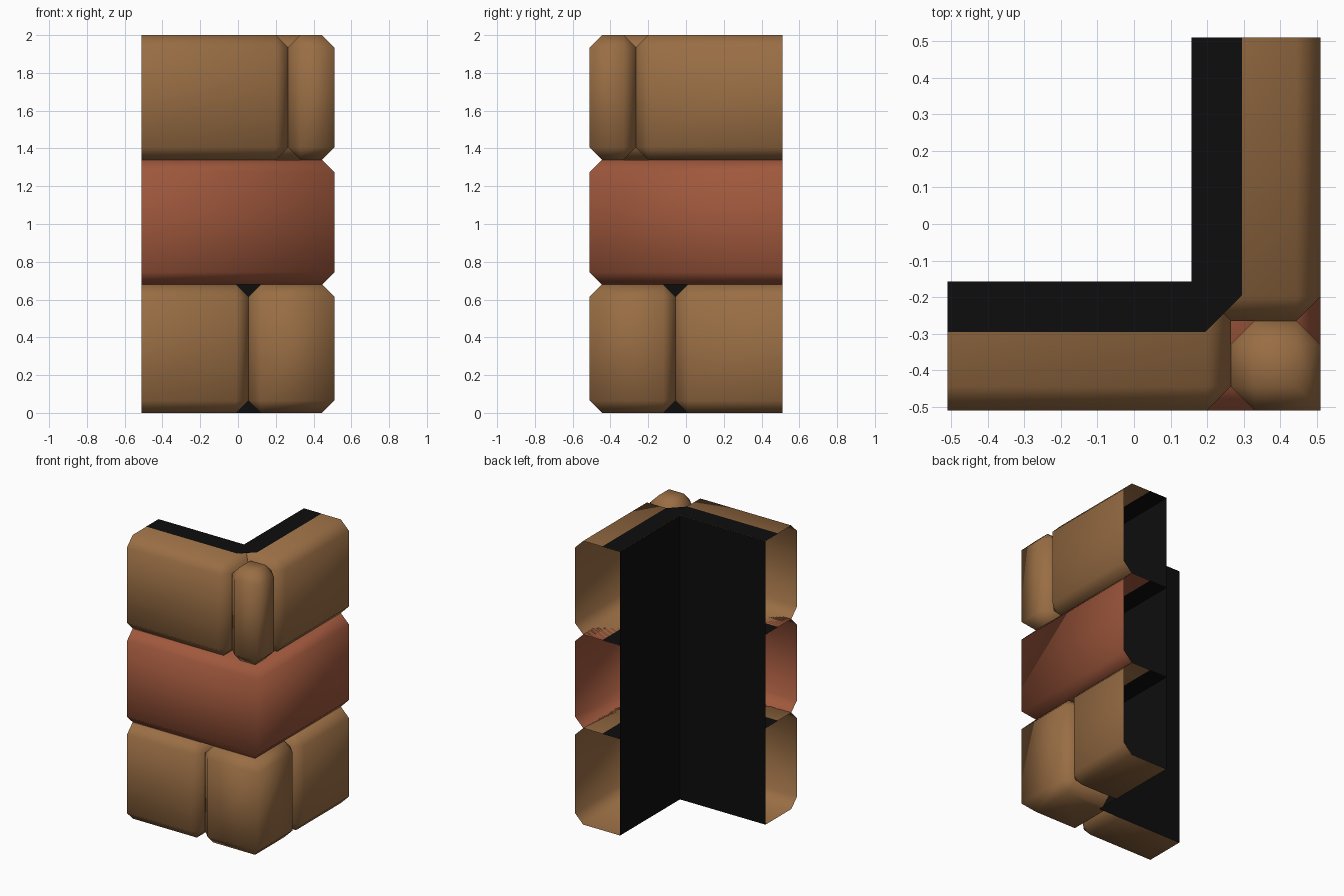
import bpy, bmesh

if "Cube" in bpy.data.objects:
    bpy.data.objects.remove(bpy.data.objects["Cube"])

S = 0.51      # outer half size of the corner
B = 0.157     # inner face of the wall
C = 0.065     # brick chamfer
I = S - C


def material(name, col):
    m = bpy.data.materials.new(name)
    m.diffuse_color = (*col, 1)
    m.use_nodes = True
    m.node_tree.nodes["Principled BSDF"].inputs["Base Color"].default_value = m.diffuse_color
    return m


BROWN = material("brown_stone", (0.32, 0.155, 0.058))
RED = material("red_stone", (0.35, 0.097, 0.046))
BLACK = material("black_mortar", (0.004, 0.004, 0.004))


def finish(name, bm, mat, smooth):
    me = bpy.data.meshes.new(name)
    bm.to_mesh(me)
    bm.free()
    for p in me.polygons:
        p.use_smooth = smooth
    me.materials.append(mat)
    ob = bpy.data.objects.new(name, me)
    bpy.context.collection.objects.link(ob)


def brick(name, full, inset, back, z0, z1, mat, closed=False):
    """Shell brick: outline 'full', chamfered to 'inset' at top and bottom.
    The hidden back and the cut wall ends stay open."""
    bm = bmesh.new()
    levels = [(inset, z0), (full, z0 + C), (full, z1 - C), (inset, z1)]
    rings = [[bm.verts.new((x, y, z)) for x, y in path] for path, z in levels]
    n = len(full)
    for lo, hi in zip(rings, rings[1:]):
        for i in range(n if closed else n - 1):
            j = (i + 1) % n
            bm.faces.new((lo[i], lo[j], hi[j], hi[i]))
    bm.faces.new(rings[3] + [bm.verts.new((x, y, z1)) for x, y in back])
    low = rings[0] + [bm.verts.new((x, y, z0)) for x, y in back]
    bm.faces.new(low[::-1])
    bmesh.ops.remove_doubles(bm, verts=bm.verts, dist=1e-5)
    finish(name, bm, mat, True)


def flip(path):
    """Mirror an outline from the front wall to the right wall."""
    return [(-y, -x) for x, y in path][::-1]


def wall_pair(name, x, z0, z1):
    full = [(-S, -S), (x - C, -S), (x, -I), (x, -B)]
    inset = [(-S, -I), (x - C, -I), (x - C, -I), (x - C, -B)]
    back = [(-S, -B)]
    brick(name + "_front", full, inset, back, z0, z1, BROWN)
    brick(name + "_right", flip(full), flip(inset), flip(back), z0, z1, BROWN)


def corner(name, a, b, back, z0, z1, closed):
    full = [(a, -b), (a, -I), (a + C, -S), (S, -S), (S, -a - C), (I, -a), (b, -a)]
    d = a + C
    inset = [(d, -b), (d, -I), (d, -I), (I, -I), (I, -d), (I, -d), (b, -d)]
    brick(name, full, inset, back, z0, z1, BROWN, closed)


# Bottom course: two wall bricks and a wide corner block
wall_pair("bottom_brick", 0.055, 0, 0.68)
corner("bottom_corner_block", 0.055, B, [(B, -B)], 0, 0.68, False)

# Middle course: one red brick wrapping the corner
brick("middle_brick", [(-S, -S), (S, -S), (S, S)], [(-S, -I), (I, -I), (I, S)],
      [(B, S), (B, -B), (-S, -B)], 0.68, 1.34, RED)

# Top course: two wall bricks and a narrow corner pillar
wall_pair("top_brick", 0.265, 1.34, 2)
corner("top_corner_pillar", 0.265, 0.265 + C, [], 1.34, 2, True)

# Mortar backing sheet on the inside of the corner
bm = bmesh.new()
rows = [[bm.verts.new((x, y, z)) for x, y in ((B, S), (B, -B), (-S, -B))] for z in (0, 2)]
for i in range(2):
    bm.faces.new((rows[0][i], rows[0][i + 1], rows[1][i + 1], rows[1][i]))
finish("mortar_backing", bm, BLACK, False)

# Thin mortar strips along the inner top of every course
M = 0.295
outline = [(-S, -M), (0.195, -M), (M, -0.195), (M, S), (B, S), (B, -B), (-S, -B)]
for k, z in enumerate((0.68, 1.34, 2.0)):
    bm = bmesh.new()
    f = bm.faces.new([bm.verts.new((x, y, z + 0.0015)) for x, y in outline])
    g = bm.faces.new([bm.verts.new((x, y, z - 0.0015)) for x, y in outline][::-1])
    finish("mortar_strip_%d" % (k + 1), bm, BLACK, False)
